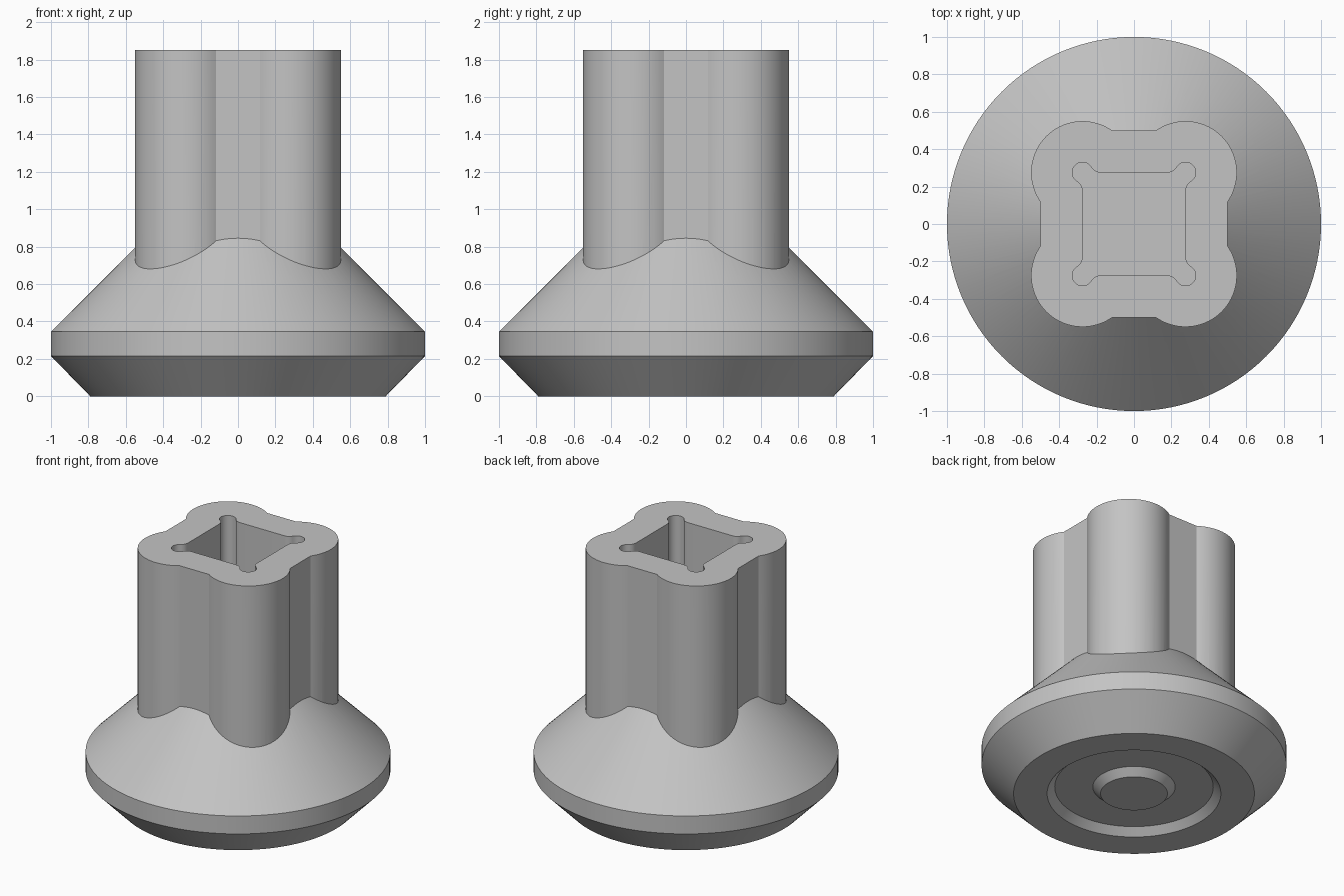
import bpy, bmesh
from math import radians, degrees, sin, cos, pi, sqrt, acos
from mathutils import Matrix, Vector

cube = bpy.data.objects.get("Cube")
if cube:
    bpy.data.objects.remove(cube, do_unlink=True)

grey = bpy.data.materials.new("grey_plastic")
grey.use_nodes = True
colour = (0.55, 0.55, 0.55, 1)
grey.diffuse_color = colour
grey.node_tree.nodes["Principled BSDF"].inputs["Base Color"].default_value = colour

LOBE = 0.275      # centre offset and radius of the corner lobes
FLAT = 0.5        # flat side of the socket
BORE = 0.055      # corner relief and fillet radius
TOP = 1.85
FLOOR = 0.85      # bottom of the square hole


def finish(bm, name):
    bmesh.ops.remove_doubles(bm, verts=bm.verts, dist=1e-5)
    bmesh.ops.recalc_face_normals(bm, faces=bm.faces)
    mesh = bpy.data.meshes.new(name)
    bm.to_mesh(mesh)
    bm.free()
    mesh.materials.append(grey)
    obj = bpy.data.objects.new(name, mesh)
    bpy.context.collection.objects.link(obj)
    return obj


def lathe(name, profile, steps=128):
    bm = bmesh.new()
    verts = [bm.verts.new((r, 0, z)) for r, z in profile]
    edges = [bm.edges.new(pair) for pair in zip(verts, verts[1:])]
    bmesh.ops.spin(bm, geom=verts + edges, cent=(0, 0, 0), axis=(0, 0, 1),
                   angle=2 * pi, steps=steps, use_duplicate=False)
    return finish(bm, name)


def arc(cx, cy, r, start, end, steps):
    angles = [radians(start + (end - start) * i / steps) for i in range(steps + 1)]
    return [Vector((cx + r * cos(a), cy + r * sin(a), 0)) for a in angles]


def prism(name, corner, low, high):
    """Repeat one corner four times around z and extrude the outline."""
    outline = []
    for k in range(4):
        turn = Matrix.Rotation(k * pi / 2, 3, "Z")
        outline += [turn @ p for p in corner]
    bm = bmesh.new()
    face = bm.faces.new([bm.verts.new((p.x, p.y, low)) for p in outline])
    grown = bmesh.ops.extrude_face_region(bm, geom=[face], use_keep_orig=True)
    moved = [v for v in grown["geom"] if isinstance(v, bmesh.types.BMVert)]
    bmesh.ops.translate(bm, verts=moved, vec=(0, 0, high - low))
    return finish(bm, name)


def combine(target, tool, operation):
    mod = target.modifiers.new(operation.lower(), "BOOLEAN")
    mod.operation = operation
    mod.solver = "EXACT"
    mod.object = tool
    bpy.context.view_layer.objects.active = target
    bpy.ops.object.modifier_apply(modifier=mod.name)
    bpy.data.objects.remove(tool, do_unlink=True)


# Round base with a ring groove and centre boss underneath
foot = lathe("socket_foot", [
    (0, 0), (0.22, 0), (0.27, 0.05), (0.52, 0.05), (0.57, 0), (0.79, 0),
    (1, 0.215), (1, 0.345), (0.45, 0.895), (0, 0.895)])

# Four-lobed socket column
reach = degrees(acos((FLAT - LOBE) / LOBE))
column = prism("column", arc(LOBE, LOBE, LOBE, -reach, 90 + reach, 36), 0.4, TOP)

# Square hole with rounded corner reliefs
near, far = LOBE - BORE * sqrt(3), LOBE + BORE
corner = (arc(far, near, BORE, 180, 120, 8)
          + arc(LOBE, LOBE, BORE, -60, 150, 20)[1:-1]
          + arc(near, far, BORE, -30, -90, 8))
hole = prism("hole_cutter", corner, FLOOR, TOP + 0.2)
hole.hide_render = True

combine(foot, column, "UNION")
combine(foot, hole, "DIFFERENCE")

# Smooth curved walls, crisp edges
bpy.ops.object.select_all(action="DESELECT")
foot.select_set(True)
bpy.context.view_layer.objects.active = foot
bpy.ops.object.shade_smooth_by_angle(angle=radians(30))
